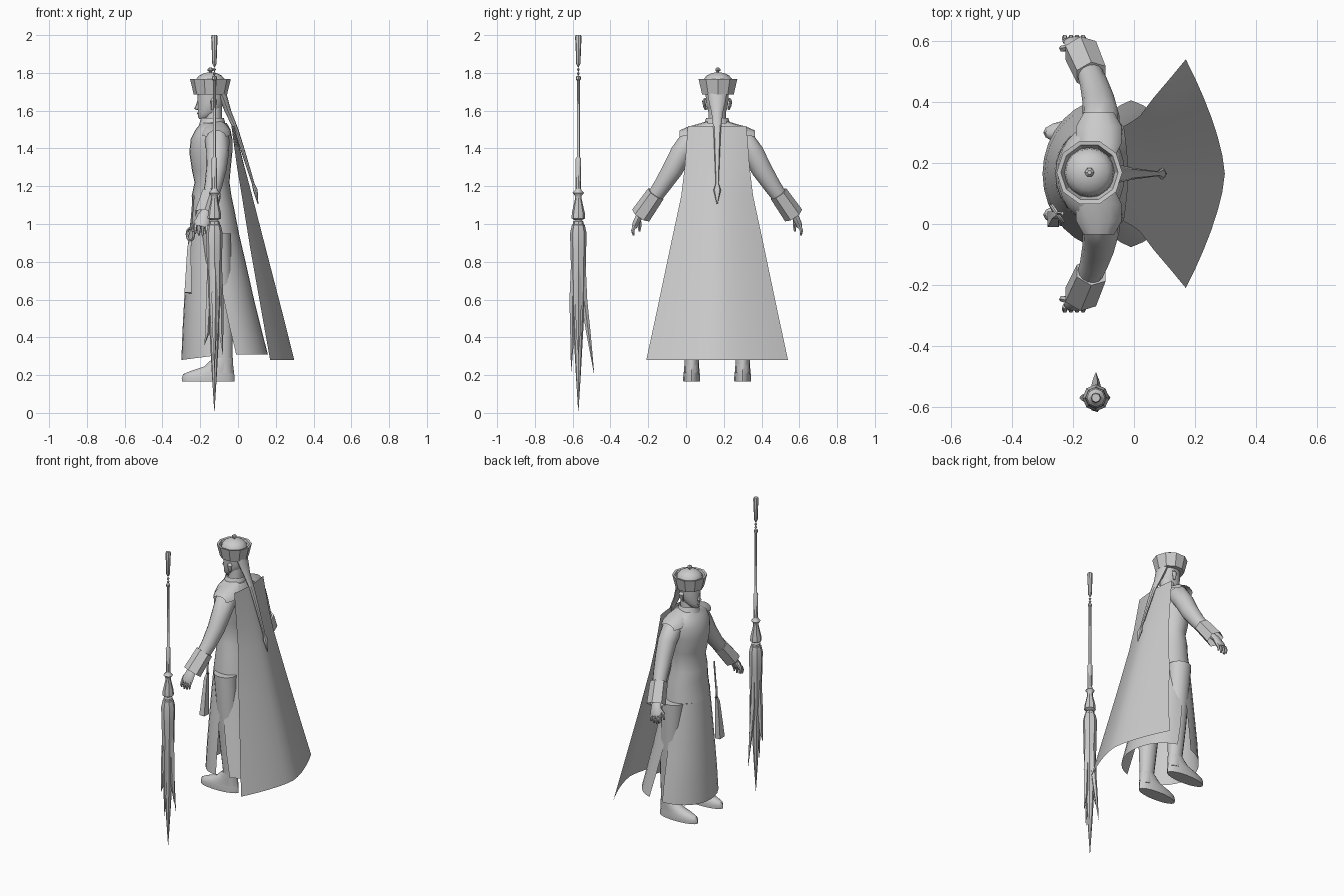
import bpy, bmesh, math
from mathutils import Vector

CY = 0.165                      # the figure's mirror plane
cloth = bpy.data.materials.new("plain grey")
cloth.diffuse_color = (0.6, 0.6, 0.6, 1)
TAU = 2 * math.pi


def make(name, rings, closed=True, caps=(True, True), angle=40):
    """Skin a list of equally long point rows."""
    bm = bmesh.new()
    rows = [[bm.verts.new(p) for p in r] for r in rings]
    n = len(rows[0])
    for a, b in zip(rows, rows[1:]):
        for i in range(n if closed else n - 1):
            j = (i + 1) % n
            bm.faces.new((a[i], a[j], b[j], b[i]))
    if closed and caps[0]:
        bm.faces.new(rows[0])
    if closed and caps[1]:
        bm.faces.new(rows[-1])
    bmesh.ops.recalc_face_normals(bm, faces=bm.faces)
    me = bpy.data.meshes.new(name)
    bm.to_mesh(me)
    bm.free()
    ob = bpy.data.objects.new(name, me)
    bpy.context.collection.objects.link(ob)
    me.materials.append(cloth)
    bpy.context.view_layer.objects.active = ob
    ob.select_set(True)
    bpy.ops.object.shade_smooth_by_angle(angle=math.radians(angle))
    ob.select_set(False)
    return ob


def loft(name, secs, y=CY, n=20, **kw):
    """Stack of level ovals: (z, x front, x back, half width)."""
    rings = [[((f + b) / 2 + (b - f) / 2 * math.cos(TAU * i / n),
               y + w * math.sin(TAU * i / n), z) for i in range(n)]
             for z, f, b, w in secs]
    return make(name, rings, **kw)


def lathe(name, prof, x, y, n=8, **kw):
    return loft(name, [(z, x - r, x + r, r) for z, r in prof], y, n, **kw)


def tube(name, path, n=8, mirror=False, turn=0, **kw):
    """Sweep along (x, y, z, radius along x, radius across)."""
    P = [Vector(p[:3]) for p in path]
    obs = []
    for s in ((1, -1) if mirror else (1,)):
        rings = []
        for k, p in enumerate(path):
            d = (P[min(k + 1, len(P) - 1)] - P[max(k - 1, 0)]).normalized()
            v = d.cross(Vector((1, 0, 0))).normalized()
            u = v.cross(d)
            ring = []
            for i in range(n):
                a = TAU * i / n + turn
                q = P[k] + u * p[3] * math.cos(a) + v * p[4] * math.sin(a)
                ring.append((q.x, CY + s * q.y if mirror else q.y, q.z))
            rings.append(ring)
        obs.append(make(name + ("_left" if s < 0 else "_right") * mirror, rings, **kw))
    return obs


# robe top, from the hips to the collar
loft("robe_body", [(0.95, -0.26, 0.005, 0.155), (1.08, -0.243, -0.02, 0.14),
                   (1.15, -0.245, -0.035, 0.128), (1.22, -0.23, -0.045, 0.122),
                   (1.28, -0.243, -0.04, 0.132), (1.38, -0.258, -0.03, 0.145),
                   (1.45, -0.25, -0.03, 0.155), (1.50, -0.225, -0.04, 0.145),
                   (1.535, -0.195, -0.06, 0.085)], n=24, caps=(False, True))
loft("collar", [(1.50, -0.215, -0.06, 0.085), (1.545, -0.2, -0.07, 0.064),
                (1.562, -0.195, -0.075, 0.058)], n=16, caps=(False, False))

# shoulder mantle with pointed corners
for s, side in ((1, "right"), (-1, "left")):
    rows = []
    for d, z, w, drop in ((0.05, 1.545, 0.05, 0.02), (0.1, 1.53, 0.075, 0.04),
                          (0.155, 1.515, 0.075, 0.05), (0.2, 1.495, 0.05, 0.035)):
        rows.append([(-0.115 + w * math.sin(t * 0.5), CY + s * d,
                      z - drop * (1 - math.cos(t * 0.5))) for t in range(-3, 4)])
    make("shoulder_flap_" + side, rows, closed=False)

# skirt: front and back panels with a slit on each side that opens downward
SK = [(0.95, -0.26, 0.005, 0.155), (0.8, -0.272, 0.04, 0.175), (0.6, -0.285, 0.085, 0.205),
      (0.45, -0.293, 0.122, 0.23), (0.31, -0.3, 0.158, 0.25)]
for name, mid, lo in (("skirt_front", math.pi, 0.17), ("skirt_back", 0, 0.27)):
    rows = []
    for k, (z, f, b, w) in enumerate(SK):
        half = math.pi / 2 - lo * k / 4
        row = []
        for i in range(15):
            a = mid + half * (i / 7 - 1)
            dip = (0.03 * -math.cos(a) if mid and k == 4 else 0)
            row.append(((f + b) / 2 + (b - f) / 2 * math.cos(a), CY + w * math.sin(a), z - dip))
        rows.append(row)
    make(name, rows, closed=False)

# cape, fanning out from the shoulders
CAPE = [(1.52, -0.02, -0.035, 0.155), (1.3, 0.035, -0.005, 0.172), (1.15, 0.075, 0.02, 0.19),
        (0.87, 0.147, 0.065, 0.25), (0.55, 0.23, 0.122, 0.317), (0.28, 0.298, 0.17, 0.375)]
make("cape", [[(c + (e - c) * abs(t / 6) ** 1.5, CY + w * t / 6, z) for t in range(-6, 7)]
              for z, c, e, w in CAPE], closed=False)

# sleeves, cuffs, hands
tube("sleeve", [(-0.115, 0.09, 1.45, 0.06, 0.06), (-0.11, 0.14, 1.445, 0.065, 0.062),
                (-0.108, 0.19, 1.375, 0.06, 0.06), (-0.115, 0.235, 1.29, 0.054, 0.056),
                (-0.13, 0.29, 1.205, 0.047, 0.047), (-0.15, 0.345, 1.125, 0.04, 0.04)],
     n=14, mirror=True)
tube("cuff", [(-0.14, 0.325, 1.16, 0.056, 0.05), (-0.175, 0.405, 1.045, 0.06, 0.055)],
     n=6, mirror=True, turn=math.pi / 6, caps=(True, False), angle=30)
tube("palm", [(-0.165, 0.38, 1.08, 0.022, 0.02), (-0.18, 0.41, 1.045, 0.033, 0.02),
              (-0.19, 0.43, 1.005, 0.04, 0.018), (-0.195, 0.437, 0.985, 0.036, 0.014)],
     n=10, mirror=True)
for i in range(4):
    x = -0.225 + 0.02 * i
    tip = 0.935 + 0.008 * abs(i - 1.5)
    tube("finger_%d" % i, [(x, 0.434, 0.995, 0.01, 0.011), (x - 0.002, 0.447, 0.965, 0.009, 0.01),
                           (x - 0.002, 0.443, tip, 0.005, 0.006)], n=6, mirror=True)
tube("thumb", [(-0.205, 0.415, 1.03, 0.013, 0.013), (-0.235, 0.41, 0.995, 0.011, 0.011),
               (-0.24, 0.412, 0.96, 0.006, 0.006)], n=6, mirror=True)

# neck, head, nose, ears
loft("neck", [(1.51, -0.18, -0.085, 0.048), (1.62, -0.175, -0.085, 0.045)], n=12)
loft("head", [(1.555, -0.205, -0.16, 0.018), (1.568, -0.212, -0.135, 0.033),
              (1.59, -0.213, -0.1, 0.046), (1.62, -0.213, -0.085, 0.056),
              (1.65, -0.214, -0.078, 0.06), (1.70, -0.215, -0.075, 0.063)], n=18)
loft("nose", [(1.603, -0.217, -0.195, 0.01), (1.61, -0.232, -0.195, 0.013),
              (1.625, -0.225, -0.195, 0.009), (1.655, -0.214, -0.195, 0.005)], n=8)
loft("lips", [(1.578, -0.212, -0.19, 0.01), (1.585, -0.219, -0.19, 0.016),
              (1.593, -0.212, -0.19, 0.008)], n=8)
tube("ear", [(-0.135, 0.06, 1.605, 0.007, 0.006), (-0.13, 0.067, 1.625, 0.013, 0.008),
             (-0.128, 0.071, 1.65, 0.018, 0.009), (-0.13, 0.064, 1.665, 0.01, 0.005)],
     n=8, mirror=True)

# hat: flared faceted brim, dome, knob
lathe("hat_brim", [(1.735, 0.083), (1.766, 0.094), (1.768, 0.108), (1.685, 0.088), (1.685, 0.07)],
      -0.146, CY + 0.004, n=10, angle=20, caps=(True, True))
lathe("hat_dome", [(1.735, 0.082), (1.765, 0.078), (1.785, 0.06), (1.798, 0.035), (1.803, 0.01)],
      -0.146, CY + 0.004, n=16)
lathe("hat_knob", [(1.8, 0.008), (1.807, 0.008), (1.812, 0.016), (1.82, 0.016), (1.828, 0.007)],
      -0.146, CY + 0.004, n=6)

# braid down the back, with its tassel
tube("braid", [(-0.085, CY, 1.685, 0.025, 0.05), (-0.068, CY, 1.64, 0.02, 0.042),
               (-0.05, CY, 1.59, 0.016, 0.03), (-0.01, CY, 1.5, 0.012, 0.02),
               (0.035, CY, 1.36, 0.01, 0.014), (0.08, CY, 1.215, 0.007, 0.008),
               (0.092, CY, 1.18, 0.012, 0.02), (0.106, CY, 1.105, 0.002, 0.002)], n=8)

# trousers and boots
for s, side in ((1, "right"), (-1, "left")):
    y = CY + s * 0.135
    loft("leg_" + side, [(0.21, -0.125, -0.025, 0.037), (0.28, -0.125, -0.03, 0.038),
                         (0.5, -0.15, -0.025, 0.055), (0.95, -0.19, -0.04, 0.068)], y, 14)
    loft("boot_" + side, [(0.165, -0.297, -0.018, 0.045), (0.185, -0.298, -0.018, 0.046),
                          (0.205, -0.29, -0.02, 0.044), (0.222, -0.25, -0.022, 0.042),
                          (0.245, -0.18, -0.025, 0.04), (0.29, -0.132, -0.027, 0.038)], y, 18)

# waist pendant: ring, cord and flared tassel
PY = 0.035
bpy.ops.mesh.primitive_torus_add(location=(-0.252, PY, 0.945), rotation=(0, math.pi / 2, 0.6),
                                 major_radius=0.032, minor_radius=0.007,
                                 major_segments=16, minor_segments=6)
ring = bpy.context.object
ring.name = "pendant_ring"
ring.data.materials.append(cloth)
bpy.ops.object.shade_smooth_by_angle()
tube("pendant_cord", [(-0.235, PY, 1.15, 0.005, 0.006), (-0.25, PY, 0.97, 0.005, 0.006)], n=6)
tube("pendant_tassel", [(-0.25, PY, 0.915, 0.008, 0.01), (-0.258, PY - 0.005, 0.88, 0.014, 0.016),
                        (-0.265, PY - 0.02, 0.635, 0.026, 0.036)], n=4, turn=math.pi / 4)

# whisk: handle, beads, finial
WX, WY = -0.125, -0.57
lathe("whisk_handle", [(0.985, 0.03), (1.012, 0.028), (1.02, 0.018), (1.03, 0.036), (1.06, 0.034),
                       (1.13, 0.018), (1.15, 0.018), (1.165, 0.03), (1.18, 0.016), (1.19, 0.014),
                       (1.345, 0.015), (1.355, 0.008), (1.76, 0.008), (1.765, 0.013),
                       (1.78, 0.013), (1.785, 0.004)], WX, WY, n=8)
for z in (1.797, 1.818):
    lathe("whisk_bead", [(z - 0.01, 0.002), (z, 0.009), (z + 0.01, 0.002)], WX, WY, n=6)
lathe("whisk_finial", [(1.832, 0.003), (1.85, 0.012), (1.9, 0.013), (1.99, 0.017), (2.0, 0.014)],
      WX, WY, n=8)

# whisk hair: bundle, long centre lock, splayed side locks
lathe("whisk_hair", [(0.01, 0.001), (0.2, 0.013), (0.4, 0.024), (0.6, 0.036), (0.85, 0.041),
                     (0.95, 0.044), (0.995, 0.034), (1.005, 0.02)], WX, WY, n=8)
for dx, dy, z in ((0, 0.083, 0.21), (0, -0.038, 0.22), (-0.053, 0, 0.36), (0.045, 0, 0.31)):
    d = Vector((dx, dy, 0)).normalized() * 0.025
    tube("whisk_lock", [(WX + d.x, WY + d.y, 0.8, 0.014, 0.014),
                        (WX + d.x * 1.2, WY + d.y * 1.2, 0.6, 0.018, 0.018),
                        (WX + (dx + d.x) / 2, WY + (dy + d.y) / 2, 0.42, 0.012, 0.012),
                        (WX + dx, WY + dy, z, 0.001, 0.001)], n=5)
